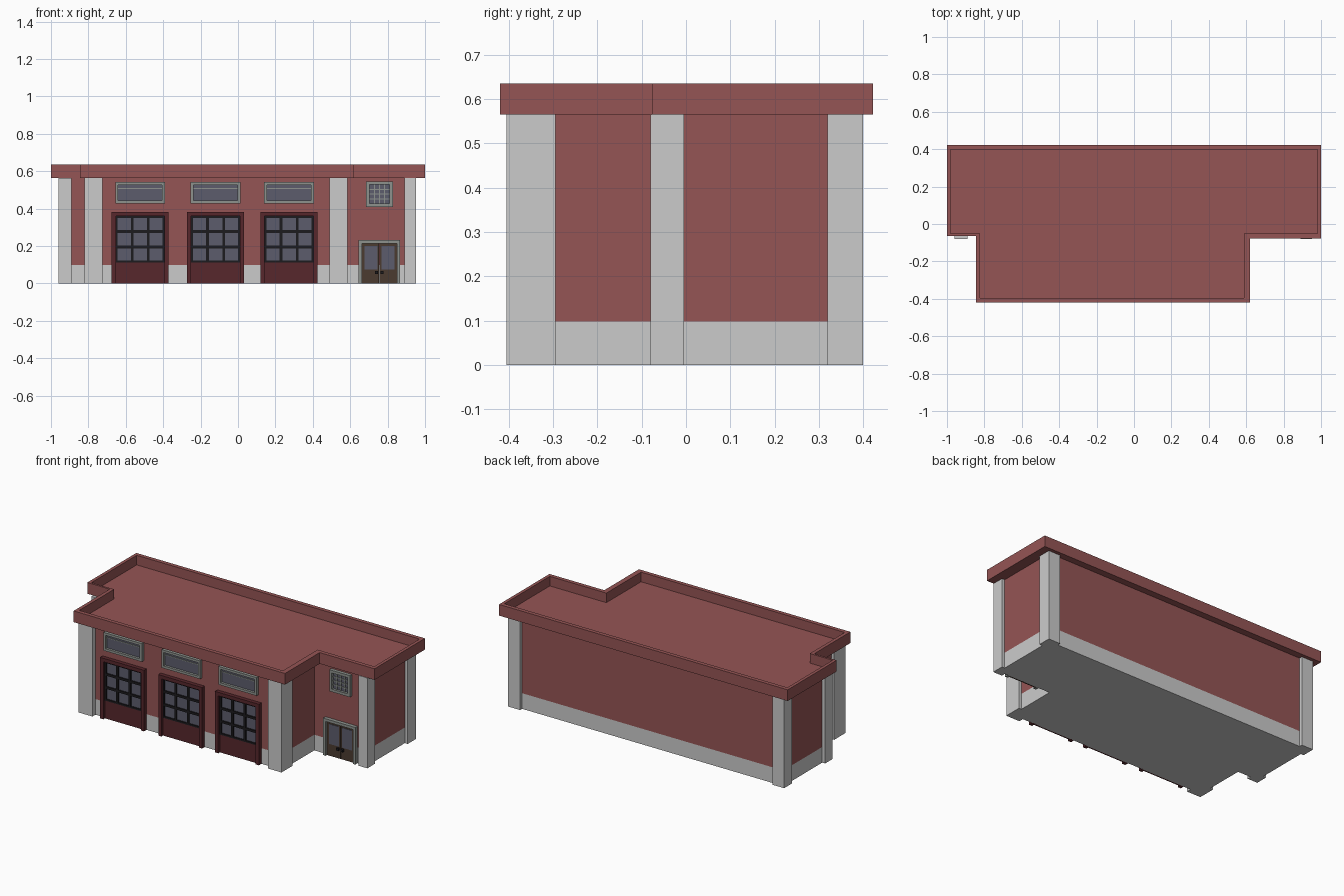
import bpy, bmesh

if "Cube" in bpy.data.objects:
    bpy.data.objects.remove(bpy.data.objects["Cube"])

def mat(name, *c):
    m = bpy.data.materials.new(name)
    m.diffuse_color = (*c, 1)
    m.use_nodes = True
    m.node_tree.nodes["Principled BSDF"].inputs["Base Color"].default_value = m.diffuse_color
    return m

BRICK = mat("brick_red", .30, .09, .09)
MAROON = mat("maroon", .095, .02, .025)
GLASS = mat("glass", .107, .107, .15)
BLACK = mat("black", .012, .011, .013)
TRIM = mat("grey_trim", .27, .29, .27)
BROWN = mat("brown", .07, .044, .03)

def finish(name, bm, m):
    bmesh.ops.recalc_face_normals(bm, faces=bm.faces)
    me = bpy.data.meshes.new(name)
    bm.to_mesh(me)
    bm.free()
    ob = bpy.data.objects.new(name, me)
    bpy.context.collection.objects.link(ob)
    if m:
        me.materials.append(m)
    return ob

def boxes(name, spans, m=None):
    """One object from boxes given as (x0, x1, y0, y1, z0, z1)."""
    bm = bmesh.new()
    for x0, x1, y0, y1, z0, z1 in spans:
        vs = bmesh.ops.create_cube(bm, size=1)["verts"]
        for v in vs:
            v.co = ((x0 + x1) / 2 + v.co.x * (x1 - x0),
                    (y0 + y1) / 2 + v.co.y * (y1 - y0),
                    (z0 + z1) / 2 + v.co.z * (z1 - z0))
    return finish(name, bm, m)

def plan(xl, xr, xfl, xfr, yf, yl, yr, yb):
    """T-shaped floor plan, anticlockwise from the front left."""
    return [(xfl, yf), (xfr, yf), (xfr, yr), (xr, yr),
            (xr, yb), (xl, yb), (xl, yl), (xfl, yl)]

def prism(name, pts, z0, z1, m=None):
    bm = bmesh.new()
    f = bm.faces.new([bm.verts.new((x, y, z0)) for x, y in pts])
    top = bmesh.ops.extrude_face_region(bm, geom=[f])["geom"]
    for v in top:
        if isinstance(v, bmesh.types.BMVert):
            v.co.z = z1
    return finish(name, bm, m)

def frame(x0, x1, z0, z1, w, y0, y1, sill=True):
    """Spans of a rectangular surround of width w."""
    s = [(x0, x0 + w, y0, y1, z0, z1), (x1 - w, x1, y0, y1, z0, z1),
         (x0 + w, x1 - w, y0, y1, z1 - w, z1)]
    return s + [(x0 + w, x1 - w, y0, y1, z0, z0 + w)] if sill else s

def bars(x0, x1, z0, z1, nx, nz, w, y0, y1):
    """Spans of glazing bars splitting an opening into nx by nz panes."""
    s = []
    for i in range(1, nx):
        x = x0 + (x1 - x0) * i / nx
        s.append((x - w / 2, x + w / 2, y0, y1, z0, z1))
    for i in range(1, nz):
        z = z0 + (z1 - z0) * i / nz
        s.append((x0, x1, y0, y1, z - w / 2, z + w / 2))
    return s

# Walls and plinth
walls = plan(-.94, .932, -.8, .567, -.375, -.055, -.055, .38)
prism("plinth", walls, 0, .098)
prism("brick_walls", walls, .098, .57, BRICK)

# Corner pillars
boxes("corner_pillars", [
    (-.82, -.725, -.405, -.295, 0, .565), (.49, .585, -.405, -.295, 0, .565),
    (-.96, -.89, -.08, -.005, 0, .565), (.89, .952, -.08, -.005, 0, .565),
    (-.96, -.88, .32, .4, 0, .565), (.87, .952, .32, .4, 0, .565)])

# Roof slab and parapet rim
outer = plan(-1, 1, -.845, .62, -.42, -.063, -.077, .422)
inner = plan(-.98, .98, -.823, .588, -.395, -.05, -.052, .397)
prism("roof_slab", outer, .565, .575, BRICK)
bm = bmesh.new()
rings = [[bm.verts.new((x, y, z)) for x, y in p]
         for p, z in ((outer, .575), (outer, .635), (inner, .635), (inner, .575))]
for a, b in zip(rings, rings[1:]):
    for i in range(8):
        j = (i + 1) % 8
        bm.faces.new((a[i], a[j], b[j], b[i]))
finish("parapet", bm, BRICK)

# Garage bays: door, glazing and high window
for n, cx in enumerate((-.523, -.12, .273), 1):
    l, r = cx - .152, cx + .152
    boxes(f"bay_door_frame_{n}", frame(l, r, 0, .382, .022, -.4, -.37, False), MAROON)
    boxes(f"bay_door_panel_{n}", [(l + .02, r - .02, -.384, -.37, 0, .115)], MAROON)
    boxes(f"bay_door_glass_{n}", [(l + .02, r - .02, -.379, -.37, .115, .362)], GLASS)
    a, b = l + .022, r - .022
    boxes(f"bay_door_bars_{n}", frame(a, b, .113, .36, .01, -.387, -.37)
          + bars(a, b, .113, .36, 3, 3, .014, -.387, -.37), BLACK)
    l, r = cx - .133, cx + .133
    boxes(f"high_window_frame_{n}", frame(l, r, .428, .542, .015, -.395, -.37)
          + [(l + .015, r - .015, -.384, -.37, .506, .511)], TRIM)
    boxes(f"high_window_glass_{n}", [(l + .01, r - .01, -.38, -.37, .435, .535)], GLASS)

# Small square window on the wing
boxes("wing_window_frame", frame(.685, .828, .41, .545, .017, -.075, -.05)
      + bars(.702, .811, .427, .528, 4, 4, .006, -.066, -.05), TRIM)
boxes("wing_window_glass", [(.69, .82, -.06, -.05, .42, .54)], GLASS)

# Double entrance door on the wing
boxes("entrance_frame", frame(.645, .867, 0, .232, .017, -.078, -.05, False), TRIM)
boxes("entrance_leaves", [(.662, .755, -.064, -.05, 0, .215),
                          (.757, .85, -.064, -.05, 0, .215)], BROWN)
boxes("entrance_glass", [(.676, .746, -.067, -.05, .075, .2),
                         (.766, .836, -.067, -.05, .075, .2)], GLASS)
boxes("door_handles", [(x - .008, x + .008, -.077, -.06, .052, .068)
                       for x in (.741, .771)], BLACK)
